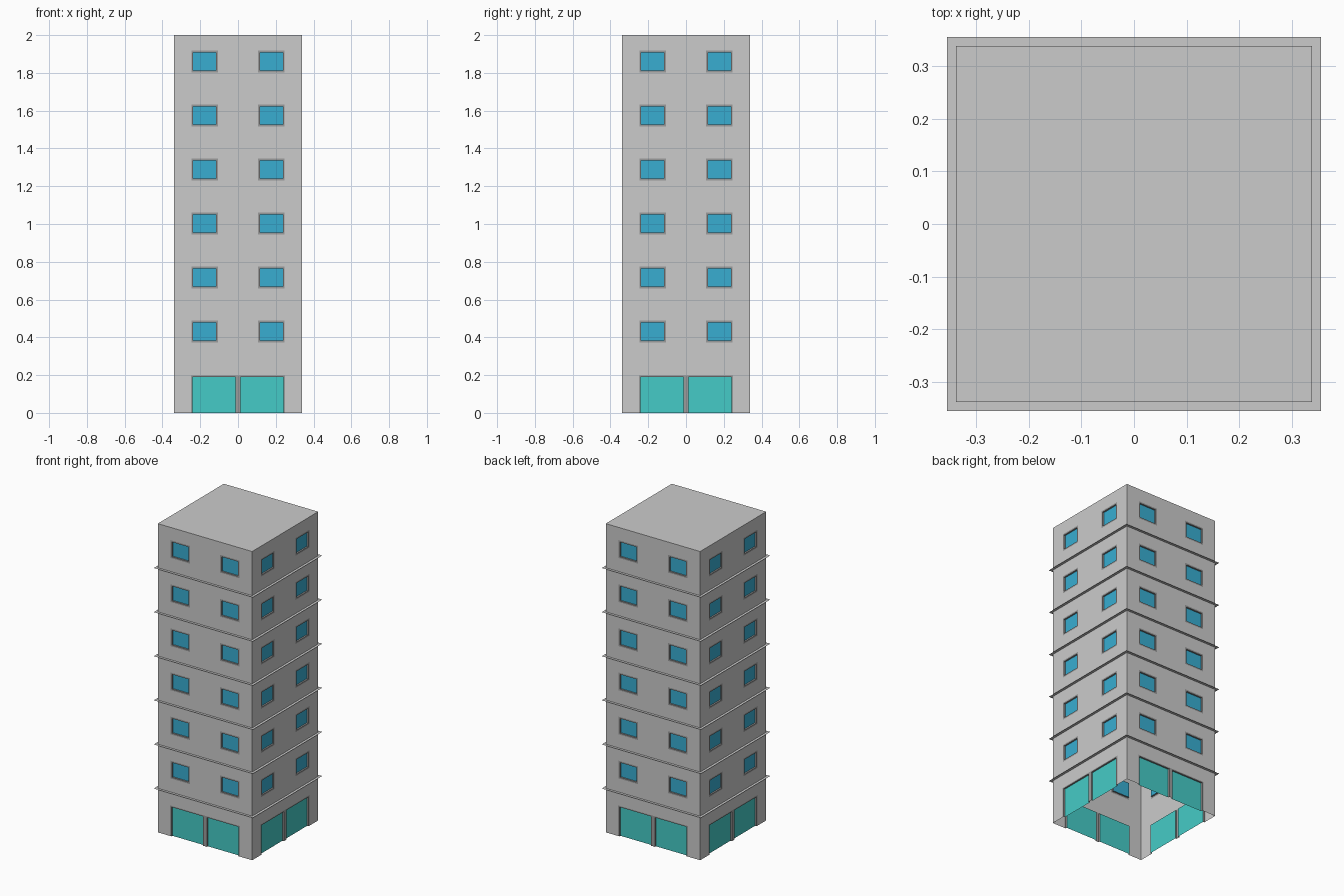
import bpy, bmesh
from math import pi
from mathutils import Matrix, Vector

if "Cube" in bpy.data.objects:
    bpy.data.objects.remove(bpy.data.objects["Cube"])

W = 0.338          # half width of the tower
LEDGE = 0.355      # half width of the ledges
FLOORS = 7
H = 2.0 / FLOORS   # floor height
RECESS = 0.01      # depth of the panes behind the wall


def material(name, rgb):
    m = bpy.data.materials.new(name)
    m.diffuse_color = (*rgb, 1.0)
    m.use_nodes = True
    m.node_tree.nodes["Principled BSDF"].inputs["Base Color"].default_value = m.diffuse_color
    return m


WALL, FRAME, BLUE, TEAL = range(4)
MATS = [material("wall", (0.64, 0.615, 0.615)),
        material("frame", (0.33, 0.33, 0.33)),
        material("window_glass", (0.04, 0.42, 0.64)),
        material("door_glass", (0.06, 0.60, 0.57))]


def finish(name, bm, mats=()):
    bmesh.ops.remove_doubles(bm, verts=bm.verts, dist=1e-5)
    me = bpy.data.meshes.new(name)
    bm.to_mesh(me)
    bm.free()
    for m in mats:
        me.materials.append(m)
    ob = bpy.data.objects.new(name, me)
    bpy.context.collection.objects.link(ob)
    return ob


def quad(bm, pts, mat=0):
    f = bm.faces.new([bm.verts.new(p) for p in pts])
    f.material_index = mat


def inside(x, z, r):
    return r[0] < x < r[1] and r[2] < z < r[3]


def storey(name, z_base, frames, panes, glass):
    """Four walls cut into cells; frames lie flush, panes are set back."""
    bm = bmesh.new()
    rects = frames + panes
    xs = sorted({-W, W} | {v for r in rects for v in r[:2]})
    zs = sorted({0.0, H} | {v for r in rects for v in r[2:]})
    for side in range(4):
        rot = Matrix.Rotation(side * pi / 2, 3, 'Z')

        def at(x, d, z):
            return rot @ Vector((x, d - W, z + z_base))

        for x0, x1 in zip(xs, xs[1:]):
            for z0, z1 in zip(zs, zs[1:]):
                cx, cz = (x0 + x1) / 2, (z0 + z1) / 2
                if any(inside(cx, cz, r) for r in panes):
                    continue
                framed = any(inside(cx, cz, r) for r in frames)
                quad(bm, [at(x0, 0, z0), at(x1, 0, z0), at(x1, 0, z1), at(x0, 0, z1)],
                     FRAME if framed else WALL)
        # recessed panes with their reveals
        for x0, x1, z0, z1 in panes:
            c = [(x0, z0), (x1, z0), (x1, z1), (x0, z1)]
            quad(bm, [at(x, RECESS, z) for x, z in c], glass)
            for (ax, az), (bx, bz) in zip(c, c[1:] + c[:1]):
                if az == bz == 0.0:
                    continue  # doors are open at the ground
                quad(bm, [at(ax, 0, az), at(bx, 0, bz),
                          at(bx, RECESS, bz), at(ax, RECESS, az)], FRAME)
    return finish(name, bm, MATS)


# Ground floor with double glass doors on each side
storey("ground_floor", 0.0,
       [(-0.25, 0.25, 0.0, 0.198)],
       [(-0.24, -0.013, 0.0, 0.19), (0.013, 0.24, 0.0, 0.19)], TEAL)

# Upper floors with two windows on each side
for i in range(1, FLOORS):
    storey(f"upper_floor_{i}", i * H,
           [(-0.247, -0.107, 0.088, 0.203), (0.107, 0.247, 0.088, 0.203)],
           [(-0.237, -0.117, 0.098, 0.193), (0.117, 0.237, 0.098, 0.193)], BLUE)

# Thin flat ledges between the floors
for i in range(1, FLOORS):
    bm = bmesh.new()
    for side in range(4):
        rot = Matrix.Rotation(side * pi / 2, 3, 'Z')
        quad(bm, [rot @ Vector((x, y, i * H)) for x, y in
                  ((-LEDGE, -LEDGE), (LEDGE, -LEDGE), (W, -W), (-W, -W))])
    finish(f"ledge_{i}", bm)

# Flat roof
bm = bmesh.new()
quad(bm, [(-W, -W, 2.0), (W, -W, 2.0), (W, W, 2.0), (-W, W, 2.0)])
finish("roof", bm)
